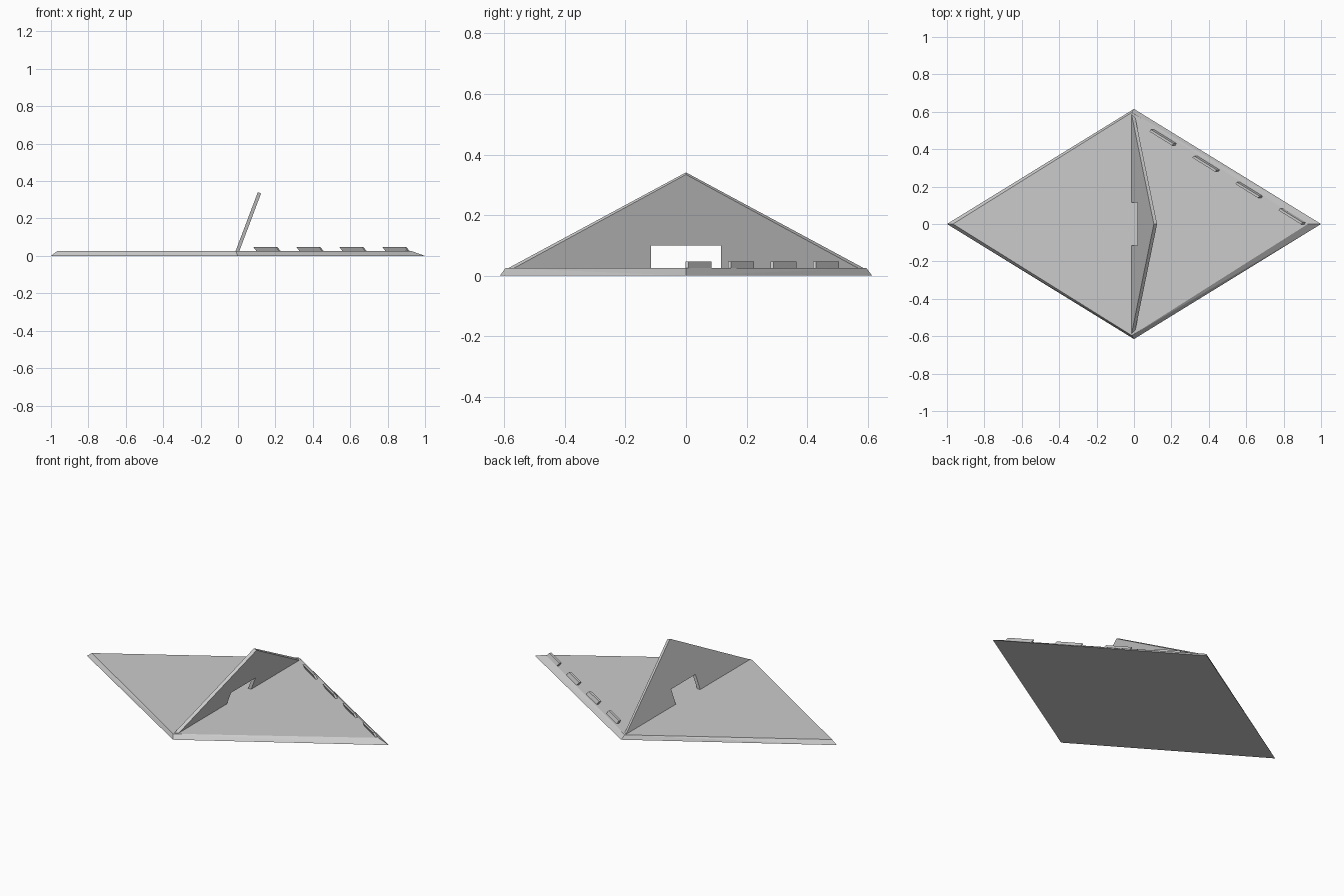
import bpy
import bmesh
from mathutils import Vector

cube = bpy.data.objects.get("Cube")
if cube:
    bpy.data.objects.remove(cube, do_unlink=True)

grey = bpy.data.materials.new("plain_grey")
grey.use_nodes = True
colour = (0.6, 0.6, 0.6, 1)
grey.diffuse_color = colour
grey.node_tree.nodes["Principled BSDF"].inputs["Base Color"].default_value = colour


def finish(bm, name):
    """Turn a bmesh into a named grey object."""
    bmesh.ops.recalc_face_normals(bm, faces=bm.faces)
    mesh = bpy.data.meshes.new(name)
    bm.to_mesh(mesh)
    bm.free()
    mesh.materials.append(grey)
    obj = bpy.data.objects.new(name, mesh)
    bpy.context.collection.objects.link(obj)
    return obj


def loft(name, ring_a, ring_b):
    """Solid between two outlines with matching points."""
    bm = bmesh.new()
    a = [bm.verts.new(p) for p in ring_a]
    b = [bm.verts.new(p) for p in ring_b]
    bm.faces.new(a)
    bm.faces.new(b)
    for i in range(len(a)):
        j = (i + 1) % len(a)
        bm.faces.new((a[i], a[j], b[j], b[i]))
    return finish(bm, name)


# Diamond base plate, narrow bevel on the right half and wide on the left half
TOP = 0.025
bm = bmesh.new()
points = [(-1, 0, 0), (1, 0, 0), (-0.968, 0, TOP), (0.93, 0, TOP)]
for s in (-1, 1):
    points += [(0, s * 0.615, 0), (-0.012, s * 0.596, TOP), (0.007, s * 0.577, TOP)]
for p in points:
    bm.verts.new(p)
bmesh.ops.convex_hull(bm, input=bm.verts)
bmesh.ops.dissolve_limit(bm, angle_limit=0.005, verts=bm.verts, edges=bm.edges)
finish(bm, "base_plate")


# Leaning triangular flap with a notch at the middle of its hinge edge
def flap_outline(x, half_width, peak, notch):
    foot, n = 0.02, 0.115
    outline = [(-half_width, foot), (-n, foot), (-n, notch), (n, notch),
               (n, foot), (half_width, foot), (0, peak)]
    return [(x + (z - foot) * 0.377, y, z) for y, z in outline]


loft("raised_flap",
     flap_outline(-0.015, 0.596, 0.341, 0.107),
     flap_outline(0.005, 0.577, 0.334, 0.1))

# Four slanted tabs along the back left edge
along = Vector((0.121, -0.075, 0))
across = Vector((0.008, 0.01, 0))
lean = Vector((-0.018, 0, 0.023))
for i in range(4):
    corner = Vector((0.1, 0.495, TOP - 0.001)) + i * Vector((0.23, -0.1405, 0))
    foot = [corner, corner + along, corner + along + across, corner + across]
    loft(f"edge_tab_{i + 1}", foot, [p + lean for p in foot])
